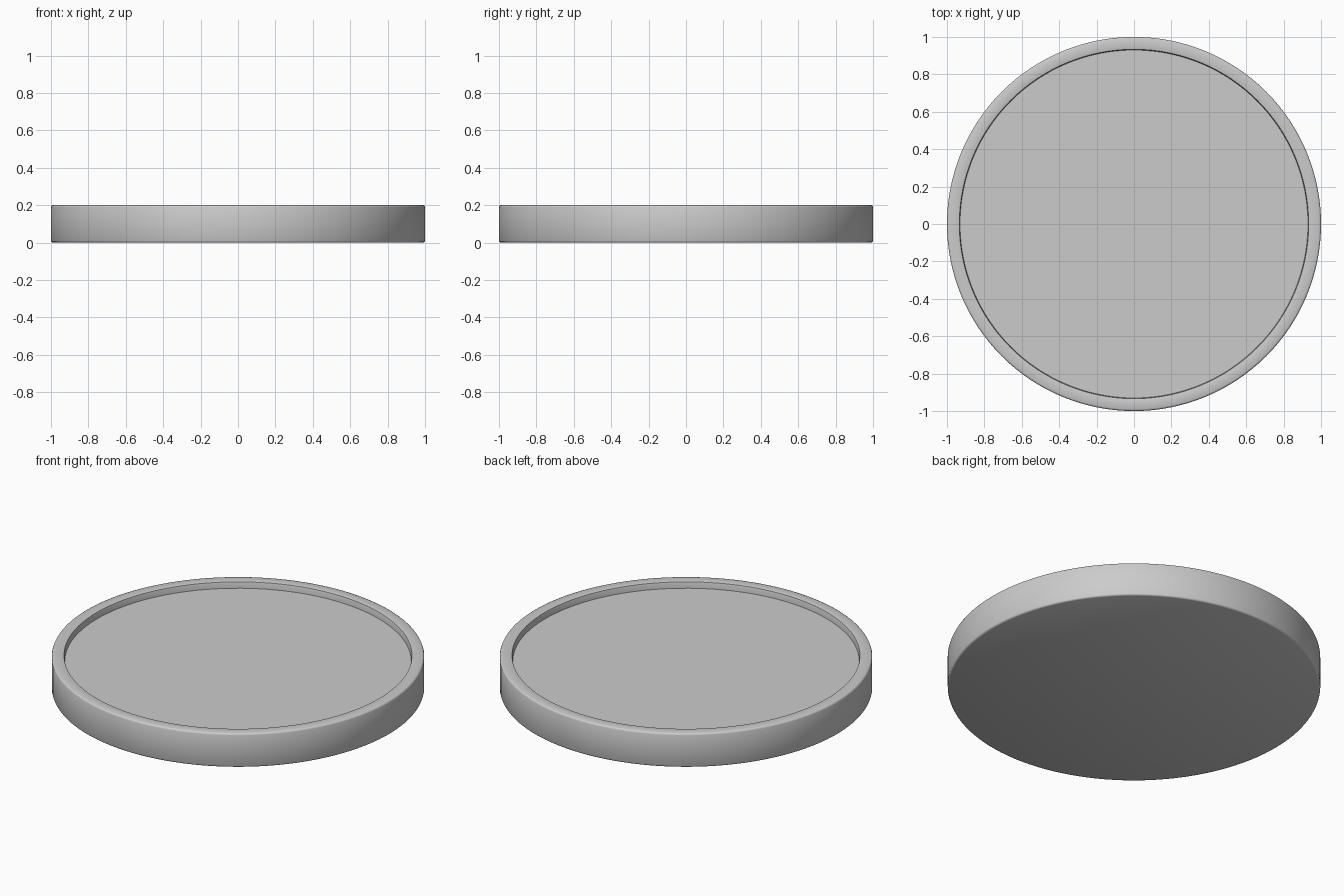
import bpy, bmesh, math
from mathutils import Vector, Matrix

if "Cube" in bpy.data.objects:
    bpy.data.objects.remove(bpy.data.objects["Cube"])

# Half cross-section of the round tray: (radius, height)
profile = [(0, 0), (0.99, 0), (0.997, 0.003), (1, 0.01),
           (1, 0.19), (0.997, 0.197), (0.99, 0.2),
           (0.94, 0.2), (0.934, 0.198), (0.932, 0.192),
           (0.93, 0.162), (0, 0.162)]

# Spin the profile into a closed dish
bm = bmesh.new()
verts = [bm.verts.new((r, 0, z)) for r, z in profile]
edges = [bm.edges.new(pair) for pair in zip(verts, verts[1:])]
bmesh.ops.spin(bm, geom=verts + edges, cent=(0, 0, 0), axis=(0, 0, 1),
               angle=math.tau, steps=128, use_duplicate=False)
bmesh.ops.remove_doubles(bm, verts=bm.verts[:], dist=0.0001)
bmesh.ops.recalc_face_normals(bm, faces=bm.faces[:])

mesh = bpy.data.meshes.new("round_tray")
bm.to_mesh(mesh)
bm.free()
tray = bpy.data.objects.new("round_tray", mesh)
bpy.context.collection.objects.link(tray)

# Smooth rim with crisp floor edge
bpy.context.view_layer.objects.active = tray
tray.select_set(True)
bpy.ops.object.shade_smooth_by_angle(angle=math.radians(50))
